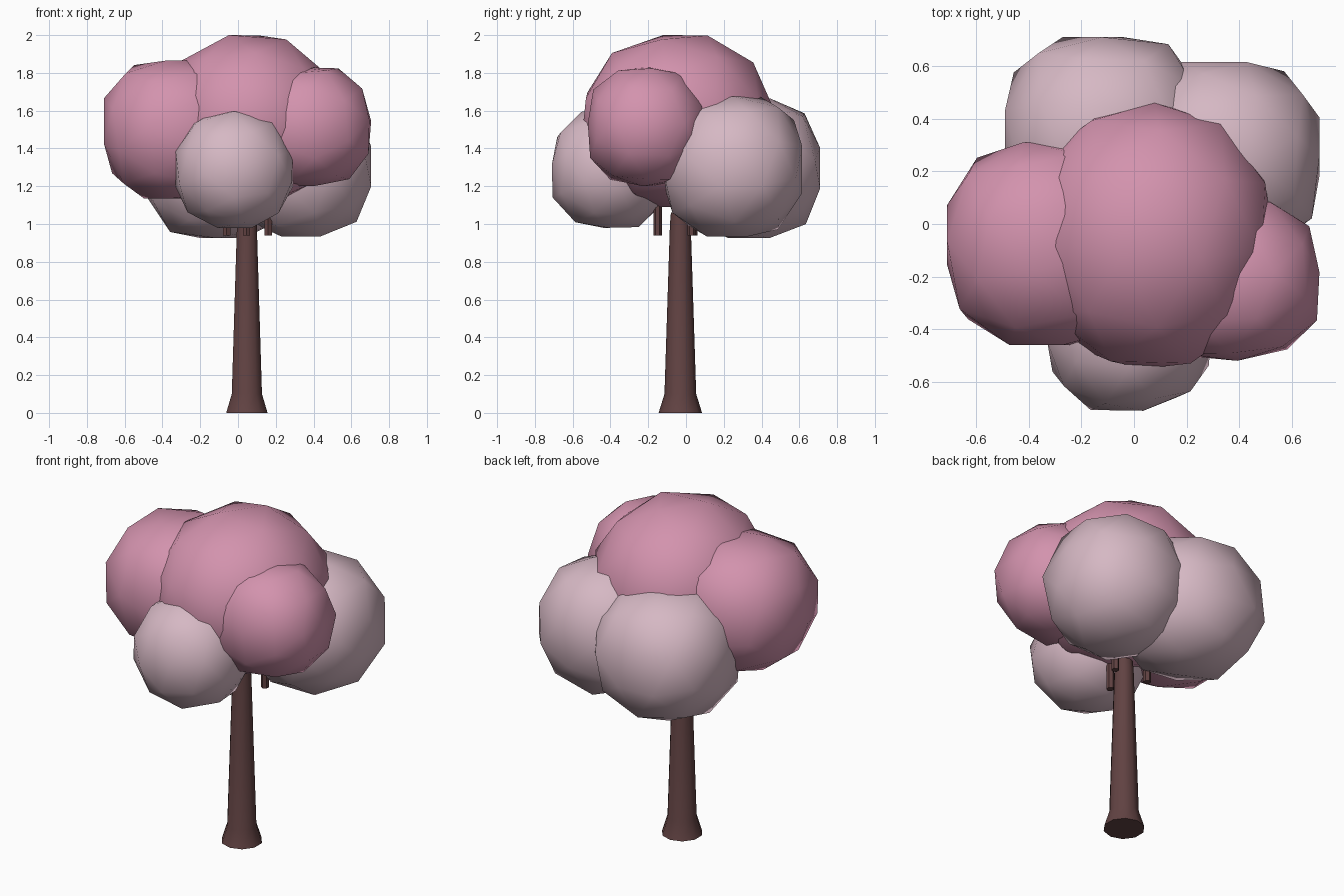
import bpy, bmesh
from mathutils import Vector, Matrix

if "Cube" in bpy.data.objects:
    bpy.data.objects.remove(bpy.data.objects["Cube"], do_unlink=True)


def material(name, rgb):
    m = bpy.data.materials.new(name)
    m.use_nodes = True
    m.diffuse_color = (*rgb, 1)
    m.node_tree.nodes["Principled BSDF"].inputs["Base Color"].default_value = (*rgb, 1)
    return m


pink = material("blossom pink", (0.65, 0.29, 0.42))
pale = material("pale blossom", (0.67, 0.48, 0.55))
bark = material("bark brown", (0.12, 0.055, 0.055))


def finish(bm, name, mat, angle):
    mesh = bpy.data.meshes.new(name)
    bm.to_mesh(mesh)
    bm.free()
    mesh.materials.append(mat)
    ob = bpy.data.objects.new(name, mesh)
    bpy.context.collection.objects.link(ob)
    bpy.ops.object.select_all(action="DESELECT")
    ob.select_set(True)
    bpy.context.view_layer.objects.active = ob
    bpy.ops.object.shade_smooth_by_angle(angle=angle)


def puff(name, mat, center, half, pole, bulge):
    """Turned low-poly ball, swollen by bulge and flattened at its extents."""
    bm = bmesh.new()
    bmesh.ops.create_icosphere(bm, subdivisions=2, radius=bulge)
    turn = Vector(pole).to_track_quat("Z", "Y").to_matrix()
    bmesh.ops.transform(bm, matrix=turn.to_4x4(), verts=bm.verts)
    for v in bm.verts:
        v.co = [c + h * max(-1, min(1, p)) for c, h, p in zip(center, half, v.co)]
    finish(bm, name, mat, 0.75)


def lathe(name, x, y, profile, sides):
    """Capped round post through (radius, height) rings."""
    bm = bmesh.new()
    rings = []
    for r, z in profile:
        made = bmesh.ops.create_circle(bm, segments=sides, radius=r,
                                       matrix=Matrix.Translation((x, y, z)))
        rings.append(made["verts"])
    for a, b in zip(rings, rings[1:]):
        for i in range(sides):
            j = (i + 1) % sides
            bm.faces.new((a[i], a[j], b[j], b[i]))
    bm.faces.new(rings[0])
    bm.faces.new(rings[-1])
    bmesh.ops.recalc_face_normals(bm, faces=bm.faces)
    finish(bm, name, bark, 0.7)


# Foliage
puff("crown_puff", pink, (0.06, -0.045, 1.545), (0.47, 0.505, 0.455), (0.1, 0.3, 0.95), 1.05)
puff("right_puff", pink, (-0.325, -0.075, 1.5), (0.385, 0.385, 0.365), (0.6, 0.3, -0.7), 1.13)
puff("left_puff", pink, (0.365, -0.21, 1.515), (0.34, 0.31, 0.315), (0.87, -0.45, 0.1), 1.1)
puff("front_puff", pale, (-0.02, -0.4, 1.29), (0.31, 0.31, 0.31), (0, -0.9, -0.44), 1.1)
puff("back_left_puff", pale, (0.335, 0.25, 1.305), (0.37, 0.365, 0.37), (0.25, 0.2, -0.95), 1.12)
puff("back_right_puff", pale, (-0.11, 0.335, 1.295), (0.38, 0.375, 0.37), (-0.2, 0.25, -0.95), 1.13)

# Trunk with flared foot
lathe("trunk", 0.047, -0.03,
      [(0.115, 0), (0.084, 0.1), (0.055, 1.0), (0.05, 1.06)], 10)

# Short twigs under the foliage
for i, (x, y) in enumerate([(-0.06, 0.04), (0.045, -0.15), (0.16, 0.03)]):
    lathe(f"twig_{i + 1}", x, y, [(0.022, 0.94), (0.022, 1.1)], 6)
